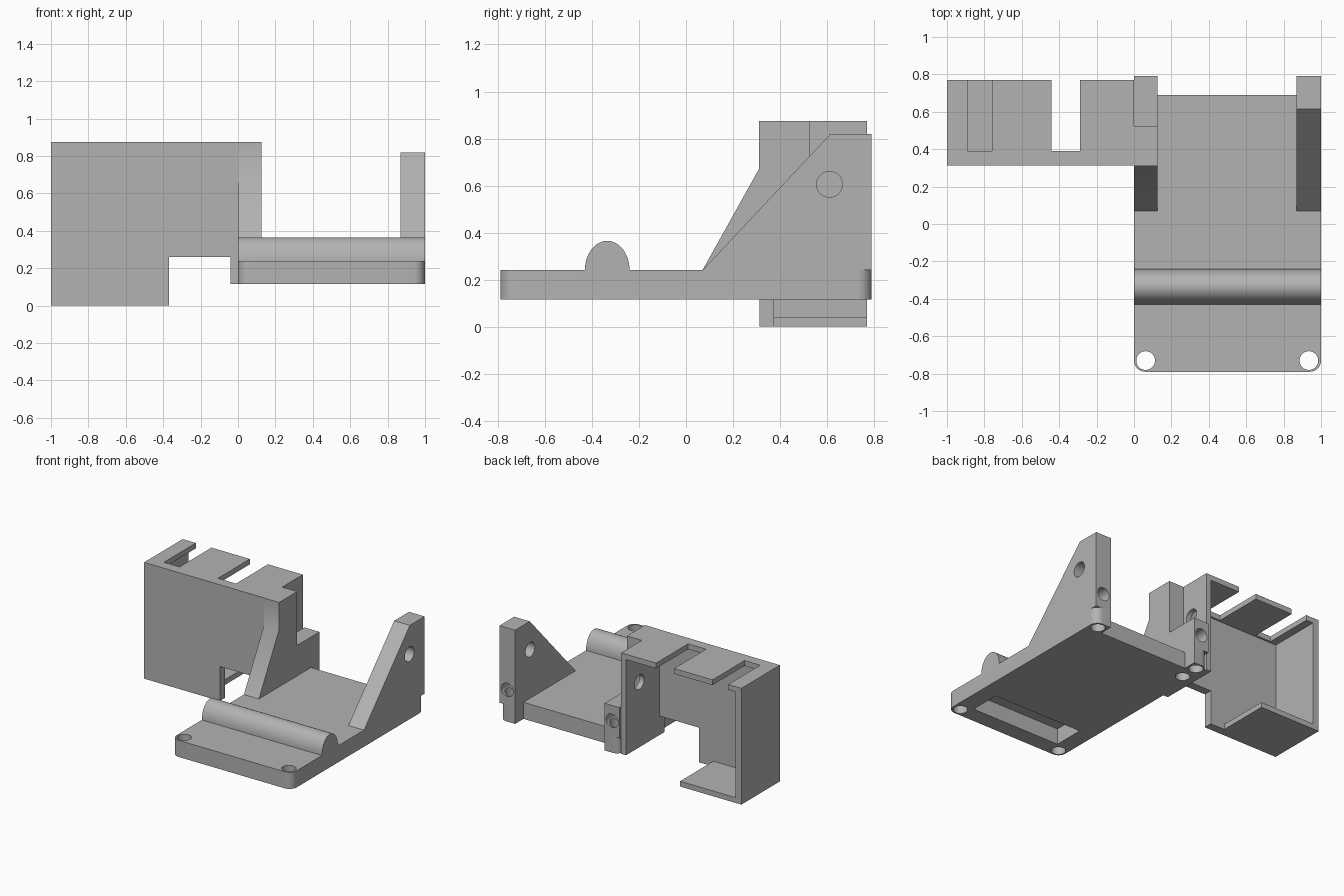
import bpy, bmesh, math
from mathutils import Matrix, Vector

if "Cube" in bpy.data.objects:
    bpy.data.objects.remove(bpy.data.objects["Cube"], do_unlink=True)

GREY = (0.45, 0.45, 0.45, 1)
mat = bpy.data.materials.new("plain grey")
mat.use_nodes = True
mat.diffuse_color = GREY
mat.node_tree.nodes["Principled BSDF"].inputs["Base Color"].default_value = GREY


def make(name, bm):
    bmesh.ops.recalc_face_normals(bm, faces=bm.faces)
    me = bpy.data.meshes.new(name)
    bm.to_mesh(me)
    bm.free()
    me.materials.append(mat)
    ob = bpy.data.objects.new(name, me)
    bpy.context.collection.objects.link(ob)
    return ob


def box(name, x, y, z, round_at=()):
    """Box from ranges; vertical edges at the (x, y) corners in round_at get rounded."""
    bm = bmesh.new()
    bmesh.ops.create_cube(bm, size=1)
    for v in bm.verts:
        v.co = [r[0] if c < 0 else r[1] for c, r in zip(v.co, (x, y, z))]
    edges = [e for e in bm.edges
             if abs(e.verts[0].co.z - e.verts[1].co.z) > 0.01
             and any((e.verts[0].co.xy - Vector(p)).length < 0.01 for p in round_at)]
    if edges:
        bmesh.ops.bevel(bm, geom=edges, offset=0.06, segments=8, profile=0.5, affect='EDGES')
    return make(name, bm)


def profile(name, points, x0, x1):
    """Extrude a (y, z) outline along x."""
    bm = bmesh.new()
    face = bm.faces.new([bm.verts.new((x0, y, z)) for y, z in points])
    out = bmesh.ops.extrude_face_region(bm, geom=[face])
    verts = [g for g in out["geom"] if isinstance(g, bmesh.types.BMVert)]
    bmesh.ops.translate(bm, verts=verts, vec=(x1 - x0, 0, 0))
    return make(name, bm)


def rod(center, axis, length, r=0.05):
    bm = bmesh.new()
    rot = Vector(axis).to_track_quat('Z', 'Y').to_matrix().to_4x4()
    bmesh.ops.create_cone(bm, cap_ends=True, segments=32, radius1=r, radius2=r,
                          depth=length, matrix=Matrix.Translation(center) @ rot)
    return make("cutter", bm)


def combine(ob, others, op):
    for o in others:
        mod = ob.modifiers.new("bool", 'BOOLEAN')
        mod.operation, mod.object, mod.solver = op, o, 'EXACT'
        deps = bpy.context.evaluated_depsgraph_get()
        me = bpy.data.meshes.new_from_object(ob.evaluated_get(deps))
        ob.modifiers.clear()
        ob.data = me
        bpy.data.objects.remove(o, do_unlink=True)


X, Y, Z = (1, 0, 0), (0, 1, 0), (0, 0, 1)
LOW, TOP = 0.115, 0.24

# Base plate with rounded front corners and rear corner lugs
base = box("base_plate", (0, 1), (-0.79, 0.69), (LOW, TOP), [(0, -0.79), (1, -0.79)])
combine(base, [box("lug", (0, 0.125), (0.5, 0.79), (LOW, TOP), [(0, 0.79)]),
               box("lug", (0.87, 1), (0.5, 0.79), (LOW, TOP), [(1, 0.79)])], 'UNION')
# Rounded cross ridge
arc = [math.pi * i / 32 for i in range(33)]
ridge = [(-0.335 + 0.095 * math.cos(a), TOP + 0.125 * math.sin(a)) for a in arc]
ridge += [(-0.43, 0.2), (-0.24, 0.2)]
combine(base, [profile("ridge", ridge, 0, 1)], 'UNION')
# Window and screw holes
combine(base, [box("cutter", (0.125, 0.87), (-0.665, -0.43), (0, 0.235))]
        + [rod((x, y, 0.18), Z, 0.3) for x in (0.062, 0.935) for y in (-0.73, 0.73)]
        + [rod((0.062, 0.59, 0.18), Z, 0.3)], 'DIFFERENCE')

# Right-angled side ears with cross holes and blind rear holes
tall = profile("left_ear", [(0.07, TOP), (0.615, 0.82), (0.79, 0.82), (0.79, TOP)], 0.87, 1)
combine(tall, [rod((0.935, 0.61, 0.605), X, 0.4, 0.055),
               rod((0.935, 0.75, 0.355), Y, 0.5),
               rod((0.935, 0.73, 0.25), Z, 0.16)], 'DIFFERENCE')
step = profile("right_ear", [(0.07, TOP), (0.31, 0.67), (0.31, 0.875), (0.525, 0.875),
                             (0.525, 0.47), (0.79, 0.47), (0.79, TOP)], 0, 0.125)
combine(step, [rod((0.062, 0.75, 0.355), Y, 0.5),
               rod((0.062, 0.73, 0.25), Z, 0.16),
               rod((0.062, 0.59, 0.25), Z, 0.16)], 'DIFFERENCE')

# Open-backed holder: front panel, outer wall, inner wall, roof and floor
FRONT, BACK, ROOF = 0.312, 0.77, 0.875
holder = box("holder", (-1, 0), (FRONT, 0.375), (0, ROOF))
combine(holder, [box("cutter", (-0.37, -0.04), (0, 1), (-0.1, 0.26)),
                 box("cutter", (-0.05, 0.1), (0, 1), (-0.1, LOW))], 'DIFFERENCE')
combine(holder, [box("outer_wall", (-1, -0.95), (FRONT, BACK), (0, ROOF)),
                 box("inner_wall", (-0.04, 0), (FRONT, BACK), (LOW, ROOF)),
                 box("roof", (-1, 0), (FRONT, BACK), (0.835, ROOF)),
                 box("floor", (-1, -0.49), (FRONT, BACK), (0, 0.04))], 'UNION')
# Roof slots and the cross hole in the inner wall
combine(holder, [box("cutter", (-0.44, -0.29), (0.39, 1), (0.7, 1)),
                 box("cutter", (-0.89, -0.76), (0.39, 1), (0.7, 1)),
                 rod((0, 0.61, 0.605), X, 0.3, 0.055)], 'DIFFERENCE')

# Smooth curved areas, keep hard edges
for ob in (base, tall, step, holder):
    bpy.ops.object.select_all(action='DESELECT')
    ob.select_set(True)
    bpy.context.view_layer.objects.active = ob
    bpy.ops.object.shade_smooth_by_angle(angle=math.radians(30))
